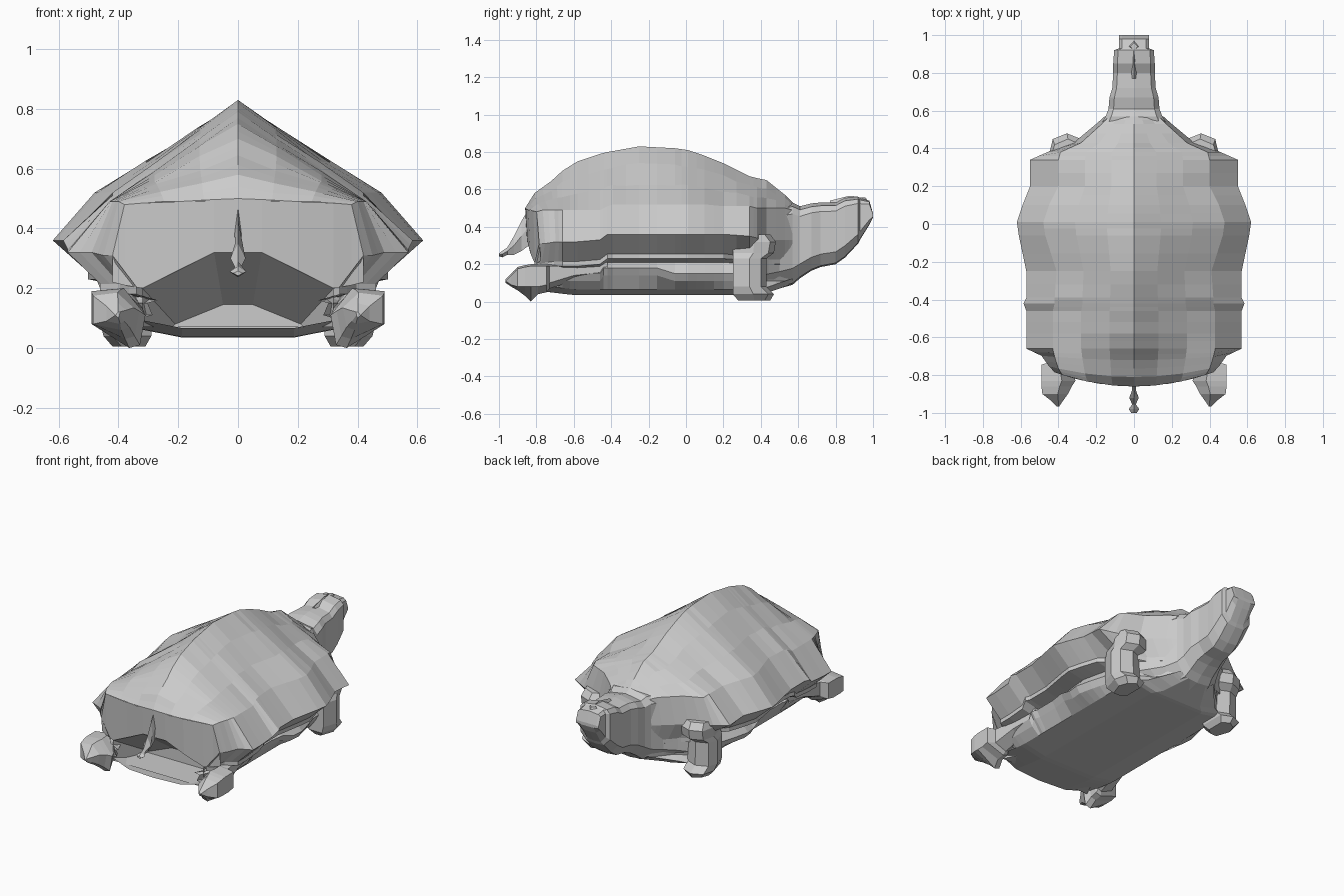
import bpy
import bmesh
import random

random.seed(4)
cube = bpy.data.objects.get("Cube")
if cube:
    bpy.data.objects.remove(cube)

grey = bpy.data.materials.new("stone grey")
grey.use_nodes = True
colour = (0.6, 0.6, 0.6, 1)
grey.diffuse_color = colour
grey.node_tree.nodes["Principled BSDF"].inputs["Base Color"].default_value = colour


def loft(name, rings, closed=True, caps=(True, True), mirror=False):
    """Skin a list of equal-length point rings."""
    bm = bmesh.new()
    rows = [[bm.verts.new(p) for p in ring] for ring in rings]
    count = len(rows[0])
    for a, b in zip(rows, rows[1:]):
        for i in range(count if closed else count - 1):
            j = (i + 1) % count
            bm.faces.new((a[i], a[j], b[j], b[i]))
    for cap, row in zip(caps, (rows[0], rows[-1])):
        if cap:
            bm.faces.new(row)
    bmesh.ops.remove_doubles(bm, verts=bm.verts, dist=0.0005)
    bmesh.ops.recalc_face_normals(bm, faces=bm.faces)
    mesh = bpy.data.meshes.new(name)
    bm.to_mesh(mesh)
    bm.free()
    mesh.materials.append(grey)
    obj = bpy.data.objects.new(name, mesh)
    bpy.context.collection.objects.link(obj)
    if mirror:
        obj.modifiers.new("Mirror", 'MIRROR').use_mirror_merge = False
    return obj


def both_sides(half):
    """Complete a half section that starts and ends on the middle line."""
    return half + [(-x, y, z) for x, y, z in half[-2:0:-1]]


def blend(table, steps):
    """Add in-between rows to a table of stations."""
    rows = []
    for a, b in zip(table, table[1:]):
        rows += [[p + (q - p) * k / steps for p, q in zip(a, b)] for k in range(steps)]
    return rows + [list(table[-1])]


# Shell and belly: y, ridge height, shoulder width, shoulder height, rim width, rim height
shell = [
    (-.86, .5, .38, .48, .42, .31),
    (-.81, .58, .4, .49, .45, .31),
    (-.72, .645, .42, .49, .49, .32),
    (-.66, .7, .43, .49, .57, .32),
    (-.58, .75, .43, .49, .57, .32),
    (-.46, .79, .43, .49, .57, .33),
    (-.42, .8, .42, .51, .585, .36),
    (-.39, .805, .42, .52, .57, .36),
    (-.25, .83, .41, .52, .57, .36),
    (-.06, .82, .47, .52, .61, .36),
    (.01, .81, .48, .52, .62, .36),
    (.1, .78, .45, .52, .59, .36),
    (.2, .74, .4, .51, .55, .36),
    (.34, .67, .4, .51, .55, .35),
    (.38, .66, .39, .5, .46, .34),
    (.43, .65, .28, .5, .32, .33),
    (.53, .57, .17, .5, .2, .33),
    (.57, .53, .13, .49, .155, .33),
]
rings = []
for y, ridge, ws, zs, wr, zr in blend(shell, 2):
    crease = random.uniform(-.006, .006)
    back = max(0, (-.66 - y) / .2) * .075
    belly = min(.34, wr * .8)
    low = .035 + max(0, -.6 - y) * .12 + max(0, y - .4) * .35
    bump = .03 if -.45 < y < -.08 else 0
    tuck = .68 if .2 < y < .4 else .81
    half = [(0, ridge), (ws * .3, ridge * .7 + zs * .3 + crease),
            (ws * .65, ridge * .35 + zs * .65 - crease), (ws, zs), (wr, zr),
            (wr * tuck, zr - .105), (wr * tuck, zr - .13), (wr * .64, zr - .15),
            (wr * .72, .15 + bump), (wr * .68, .11 + bump),
            (belly, low + .03), (belly * .55, low), (0, low)]
    rings.append(both_sides([(x, y + back * min(1, x / wr) ** 2, z) for x, z in half]))
loft("shell_and_belly", rings, caps=(False, False))

# Rear wall of the shell, arched over the open back
wall = [(0, .5, .32), (.08, .497, .32), (.2, .49, .26), (.32, .485, .2), (.38, .48, .21), (.42, .31, .22)]
top, bottom = [], []
for x, high, under in wall:
    y = -.86 + .075 * (x / .42) ** 2
    top.append((x, y, high))
    bottom.append((x, y + .01, under))
loft("shell_rear_wall", [top, bottom], closed=False, caps=(False, False), mirror=True)

# Tapering hollow behind the arch
arch = [(-.32, .07), (-.32, .2), (-.08, .32), (.08, .32), (.32, .2), (.32, .07)]
deep = [(-.22, .07), (-.21, .08), (-.05, .145), (.05, .145), (.21, .08), (.22, .07)]
mouth = [(x, -.85 + .075 * (x / .42) ** 2, z) for x, z in arch]
loft("rear_hollow", [mouth, [(x, -.6, z) for x, z in deep]], caps=(False, True))

# Chest, neck and head: y, top, bottom, half width
neck = [
    (.28, .4, .05, .33), (.38, .46, .05, .32), (.44, .5, .06, .25),
    (.5, .52, .07, .19), (.57, .53, .09, .15), (.61, .51, .125, .135),
    (.67, .525, .165, .13), (.72, .53, .185, .115), (.8, .53, .2, .11),
    (.85, .555, .235, .11), (.92, .56, .31, .105), (.93, .555, .33, .08),
    (.98, .54, .41, .08), (1, .47, .45, .08),
]
rings = []
for y, high, low, w in neck:
    tall = high - low
    rings.append(both_sides([
        (0, y, high), (w * .8, y, high - tall * .05), (w, y, high - tall * .14),
        (w, y, low + tall * .2), (w * .6, y, low + tall * .02), (0, y, low)]))
loft("neck_and_head", rings)

# Snout bump and brow ridge on the head
loft("brow_ridge", [[(0, y, .55 + h), (w, y, .53), (-w, y, .53)]
                    for y, h, w in ((.77, -.01, .01), (.87, .015, .02), (.92, .012, .008))])
loft("snout_bump", [[(-r, .94, z), (0, .94 - r, z), (r, .94, z), (0, .94 + r, z)]
                    for r, z in ((.035, .535), (.02, .556))])

# Front legs: height, inner x, outer x, back y, front y
leg = [(.36, .28, .42, .26, .45), (.32, .28, .43, .25, .48), (.26, .28, .43, .25, .47),
       (.23, .3, .44, .25, .43), (.08, .29, .44, .25, .43), (.04, .29, .43, .25, .47),
       (.005, .31, .4, .28, .45)]
rings = []
for z, a, b, c, d in leg:
    mid = (c + d) / 2
    rings.append([(a, c + .03, z), (a + .04, c, z), (b - .01, c, z), (b + .02, mid, z),
                  (b, d - .03, z), ((a + b) / 2, d, z), (a, d - .03, z)])
loft("front_legs", rings, mirror=True)

# Rear legs and feet: y, inner x, outer x, sole, outer edge height, top
foot = [(-.42, .32, .4, .14, .16, .22), (-.6, .32, .42, .11, .14, .2),
        (-.73, .33, .44, .07, .1, .2), (-.745, .32, .49, .05, .09, .2),
        (-.79, .32, .49, .04, .08, .2), (-.83, .31, .49, 0, .08, .2),
        (-.86, .33, .49, .03, .08, .195), (-.9, .35, .485, .06, .08, .185),
        (-.935, .375, .44, .08, .09, .15), (-.965, .395, .41, .1, .11, .12)]
rings = []
for y, a, b, sole, edge, high in foot:
    w = b - a
    rings.append([(a + w * .1, y, sole + .01), (a + w * .3, y, sole), (b, y, edge),
                  (b, y, high - .01), (a + w * .4, y, high), (a, y, (sole + high) * .55)])
loft("rear_legs", rings, mirror=True)

# Tail: y, height, half width, half depth
tail = [(-.84, .4, .012, .1), (-.88, .35, .01, .08), (-.92, .3, .025, .05),
        (-.955, .27, .01, .02), (-.98, .255, .028, .018), (-1, .25, .015, .008)]
loft("tail", [[(0, y, z + d), (w, y, z), (0, y, z - d), (-w, y, z)] for y, z, w, d in tail])
